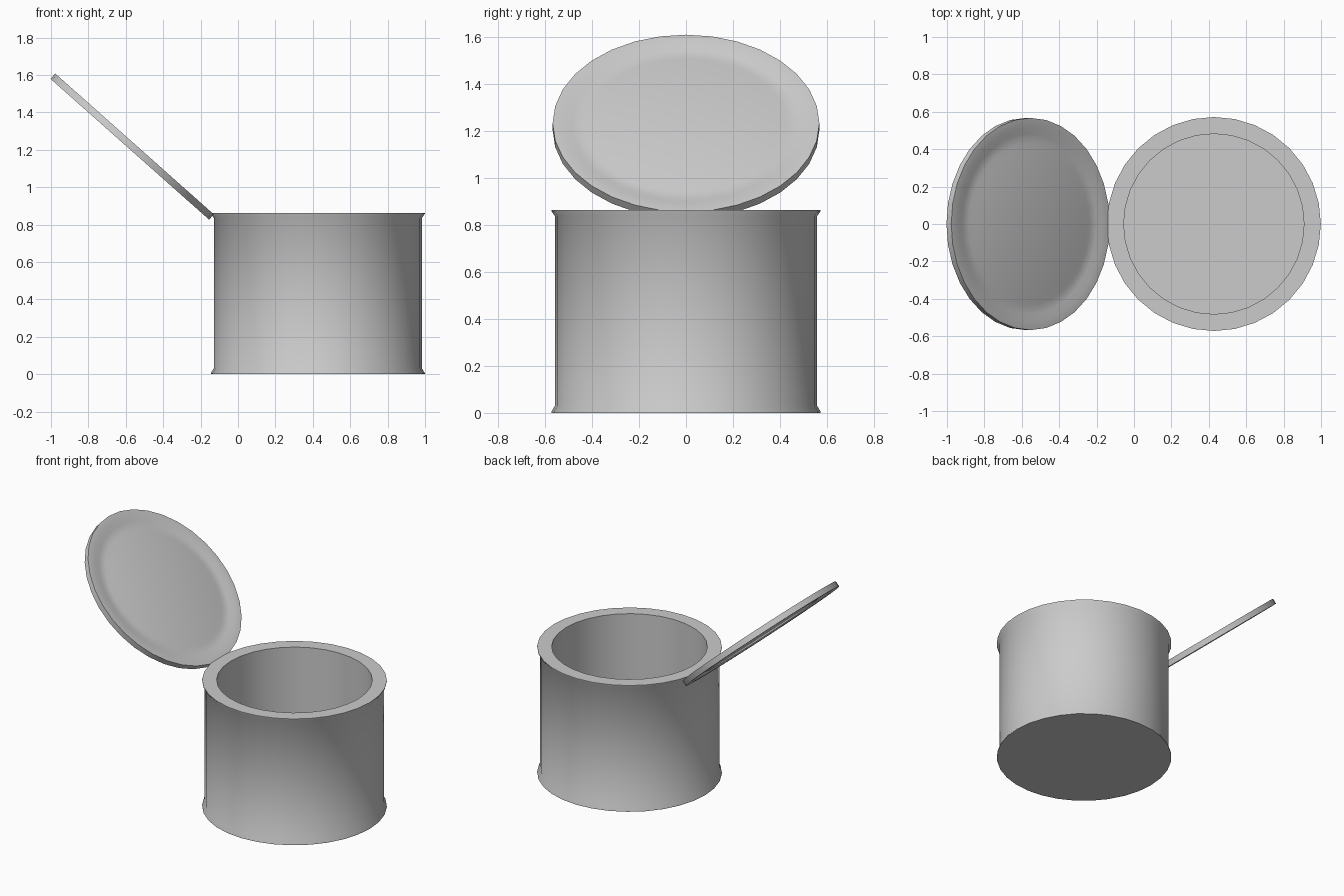
import bpy, bmesh, math
from mathutils import Matrix, Vector

if "Cube" in bpy.data.objects:
    bpy.data.objects.remove(bpy.data.objects["Cube"])

SIDES = 32


def lathe(name, profile, matrix):
    """Closed solid of revolution from (radius, z) points; both ends capped."""
    bm = bmesh.new()
    rings = []
    for r, z in profile:
        rings.append([bm.verts.new((r * math.cos(2 * math.pi * i / SIDES),
                                    r * math.sin(2 * math.pi * i / SIDES), z))
                      for i in range(SIDES)])
    for a, b in zip(rings, rings[1:]):
        for i in range(SIDES):
            j = (i + 1) % SIDES
            bm.faces.new((a[i], a[j], b[j], b[i]))
    bm.faces.new(rings[0])
    bm.faces.new(rings[-1])
    bmesh.ops.recalc_face_normals(bm, faces=bm.faces)
    mesh = bpy.data.meshes.new(name)
    bm.to_mesh(mesh)
    bm.free()
    obj = bpy.data.objects.new(name, mesh)
    bpy.context.collection.objects.link(obj)
    obj.matrix_world = matrix
    bpy.ops.object.select_all(action='DESELECT')
    obj.select_set(True)
    bpy.context.view_layer.objects.active = obj
    bpy.ops.object.shade_smooth_by_angle(angle=math.radians(40))
    return obj


# Can: flared foot, straight wall, flared rim, hollow inside
lathe("can_body", [
    (0.572, 0.0), (0.572, 0.006), (0.556, 0.032),
    (0.556, 0.835), (0.572, 0.857), (0.572, 0.863),
    (0.482, 0.863), (0.482, 0.03),
], Matrix.Translation((0.427, 0, 0)))

# Lid: thin disc with a pressed ring groove on both faces
face = [(0.567, 0.019), (0.518, 0.019), (0.482, 0.008),
        (0.432, 0.008), (0.400, 0.015)]
back = [(r, -z) for r, z in reversed(face)]
tilt = Matrix.Rotation(math.radians(41.6), 4, 'Y')
lathe("open_lid", back + face,
      Matrix.Translation(Vector((-0.566, 0, 1.217))) @ tilt)
